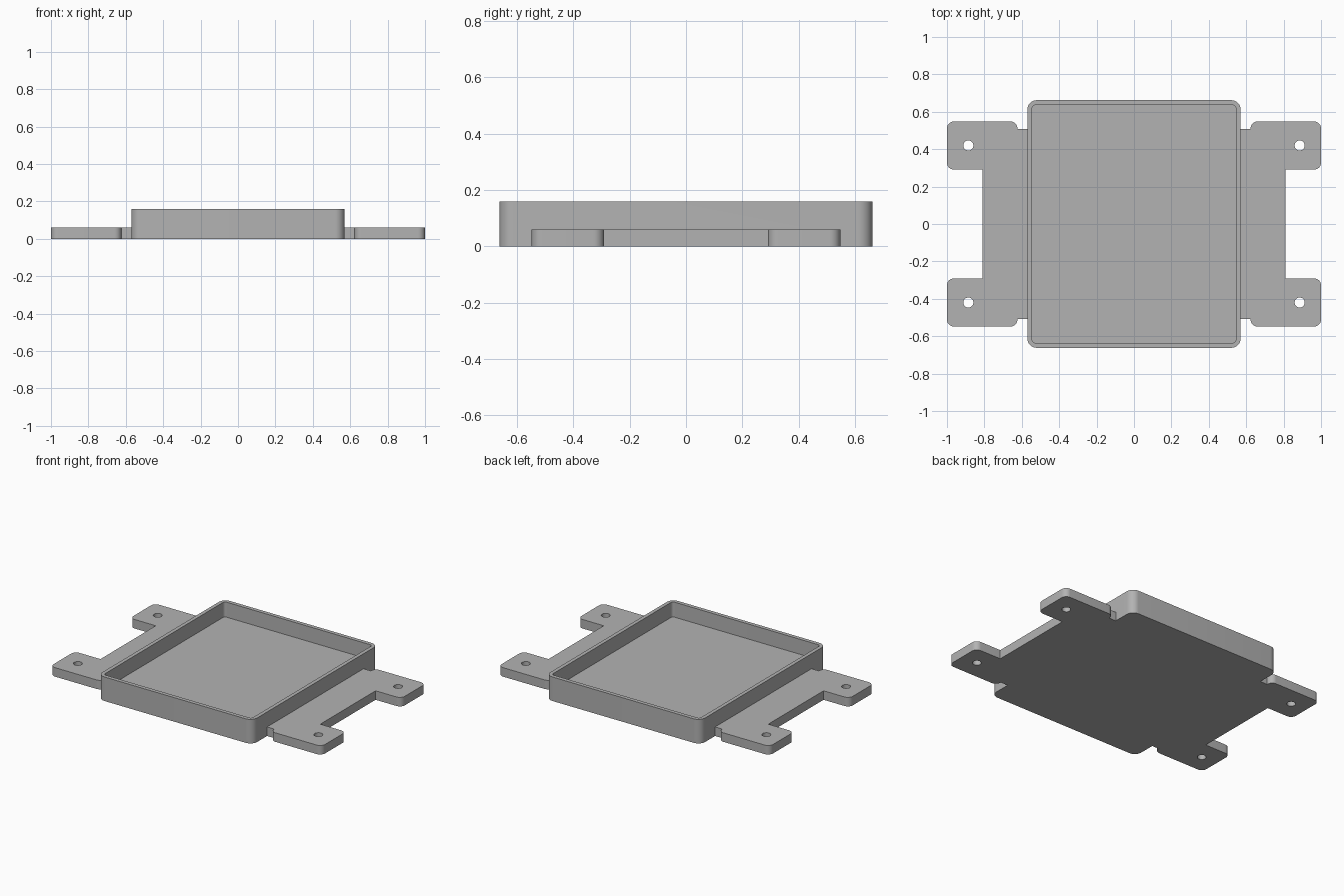
import bpy, bmesh, math
from mathutils import Vector

if "Cube" in bpy.data.objects:
    bpy.data.objects.remove(bpy.data.objects["Cube"])


def rounded(points, steps=10):
    """Fillet a polygon given as (x, y, radius) corners, all right angles."""
    out = []
    for i, (x, y, r) in enumerate(points):
        p = Vector((x, y))
        if r == 0:
            out.append(p)
            continue
        a = (Vector(points[i - 1][:2]) - p).normalized()
        b = (Vector(points[(i + 1) % len(points)][:2]) - p).normalized()
        centre = p + (a + b) * r
        for k in range(steps + 1):
            t = k / steps * math.pi / 2
            out.append(centre - b * r * math.cos(t) - a * r * math.sin(t))
    return out


def prism(name, outline, z0, z1):
    bm = bmesh.new()
    face = bm.faces.new([bm.verts.new((p[0], p[1], z0)) for p in outline])
    top = bmesh.ops.extrude_face_region(bm, geom=[face])["geom"]
    bmesh.ops.translate(bm, vec=(0, 0, z1 - z0),
                        verts=[v for v in top if isinstance(v, bmesh.types.BMVert)])
    bmesh.ops.recalc_face_normals(bm, faces=bm.faces)
    mesh = bpy.data.meshes.new(name)
    bm.to_mesh(mesh)
    bm.free()
    ob = bpy.data.objects.new(name, mesh)
    bpy.context.collection.objects.link(ob)
    return ob


def box_outline(hx, hy, r):
    return rounded([(hx, -hy, r), (hx, hy, r), (-hx, hy, r), (-hx, -hy, r)])


def combine(target, other, operation):
    mod = target.modifiers.new(operation, 'BOOLEAN')
    mod.operation, mod.solver, mod.object = operation, 'EXACT', other
    bpy.context.view_layer.objects.active = target
    bpy.ops.object.modifier_apply(modifier=mod.name)
    bpy.data.objects.remove(other)


# Tray body
tray = prism("mounting_tray", box_outline(0.57, 0.662, 0.05), 0, 0.16)

# Side flanges with four ears, one plate running through the tray
R = 0.037
q = [(0.81, 0.291, 0), (1.0, 0.291, R), (1.0, 0.548, R), (0.623, 0.548, R), (0.623, 0.508, 0)]
half = q + [(-x, y, r) for x, y, r in reversed(q)]
full = half + [(-x, -y, r) for x, y, r in half]
combine(tray, prism("flange", rounded(full), 0, 0.06), 'UNION')

# Open cavity
combine(tray, prism("cavity", box_outline(0.545, 0.636, 0.018), 0.06, 0.3), 'DIFFERENCE')

# Screw holes
for sx in (-1, 1):
    for sy in (-1, 1):
        circle = [(sx * 0.886 + 0.027 * math.cos(i * math.tau / 32),
                   sy * 0.42 + 0.027 * math.sin(i * math.tau / 32)) for i in range(32)]
        combine(tray, prism("hole", circle, -0.1, 0.2), 'DIFFERENCE')

# Merge flat regions
bm = bmesh.new()
bm.from_mesh(tray.data)
bmesh.ops.remove_doubles(bm, verts=bm.verts, dist=1e-5)
bmesh.ops.dissolve_limit(bm, angle_limit=math.radians(1), verts=bm.verts, edges=bm.edges)
bm.to_mesh(tray.data)
bm.free()

# Colour and shading
grey = bpy.data.materials.new("plain grey")
grey.diffuse_color = (0.45, 0.45, 0.45, 1)
grey.use_nodes = True
grey.node_tree.nodes["Principled BSDF"].inputs["Base Color"].default_value = grey.diffuse_color
tray.data.materials.clear()
tray.data.materials.append(grey)
bpy.ops.object.select_all(action='DESELECT')
tray.select_set(True)
bpy.context.view_layer.objects.active = tray
bpy.ops.object.shade_smooth_by_angle(angle=math.radians(30))
